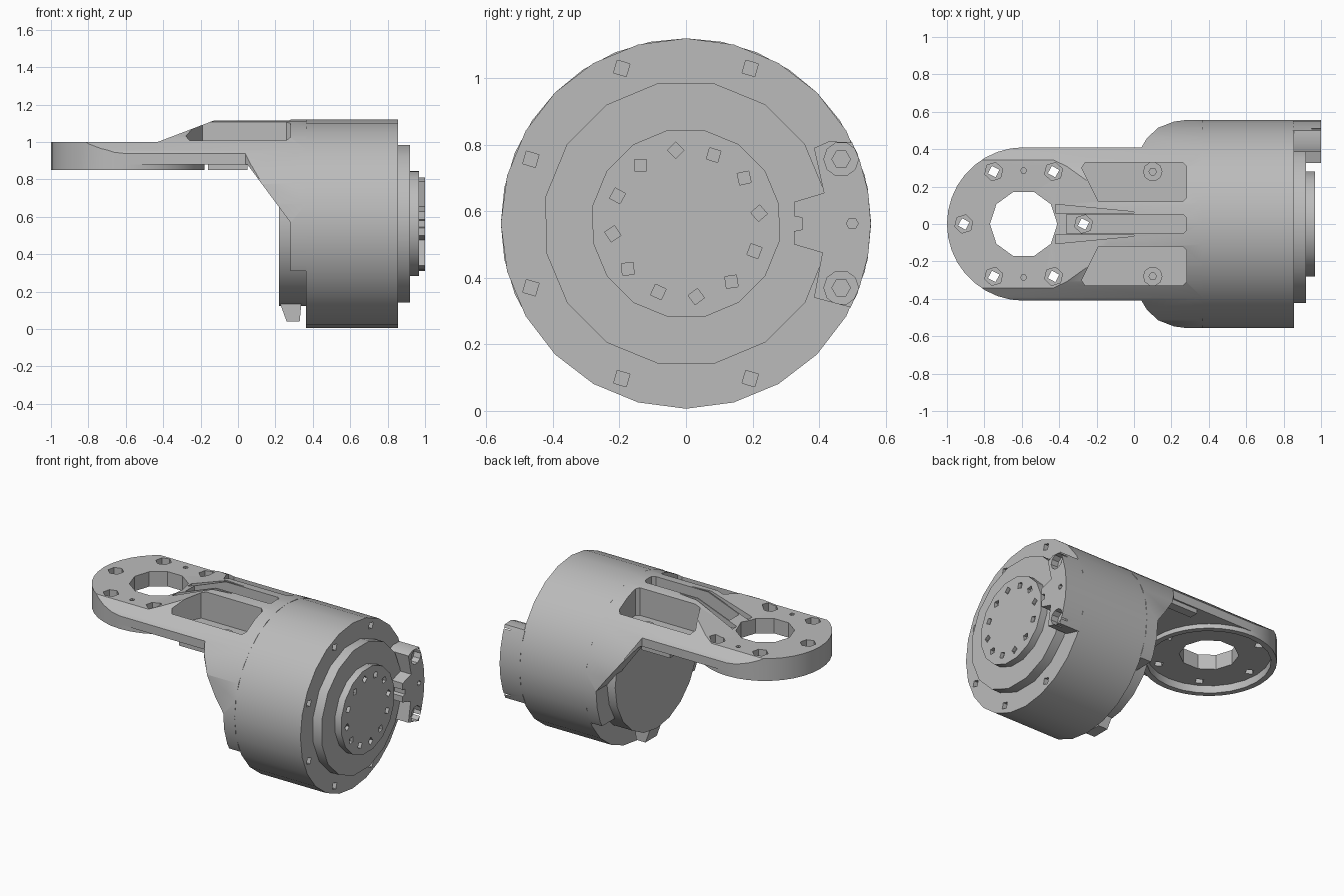
import bpy, bmesh, math
from mathutils import Matrix, Vector

if "Cube" in bpy.data.objects:
    bpy.data.objects.remove(bpy.data.objects["Cube"])

ZC, R = 0.563, 0.557          # axis height and radius of the motor housing
HX, HR = -0.59, 0.41          # centre and radius of the rounded arm end

gray = bpy.data.materials.new("light_gray")
gray.diffuse_color = (0.5, 0.5, 0.5, 1)
gray.use_nodes = True
gray.node_tree.nodes["Principled BSDF"].inputs["Base Color"].default_value = gray.diffuse_color


def finish(name, bm):
    bmesh.ops.recalc_face_normals(bm, faces=bm.faces)
    me = bpy.data.meshes.new(name)
    bm.to_mesh(me)
    bm.free()
    me.materials.append(gray)
    ob = bpy.data.objects.new(name, me)
    bpy.context.collection.objects.link(ob)
    return ob


def prism(name, pts, axis, a, b):
    """Extrude a 2D outline along an axis (x: yz, y: xz, z: xy)."""
    place = {'x': lambda p, t: (t, p[0], p[1]),
             'y': lambda p, t: (p[0], t, p[1]),
             'z': lambda p, t: (p[0], p[1], t)}[axis]
    bm = bmesh.new()
    lo = [bm.verts.new(place(p, a)) for p in pts]
    hi = [bm.verts.new(place(p, b)) for p in pts]
    bm.faces.new(lo)
    bm.faces.new(hi)
    for i in range(len(pts)):
        j = (i + 1) % len(pts)
        bm.faces.new((lo[i], lo[j], hi[j], hi[i]))
    return finish(name, bm)


def ring(cx, cy, r, n, start=0.0):
    return [(cx + r * math.cos(start + math.tau * i / n),
             cy + r * math.sin(start + math.tau * i / n)) for i in range(n)]


def disc(name, c, r, axis, a, b, n=24, start=0.0):
    return prism(name, ring(c[0], c[1], r, n, start), axis, a, b)


def box(name, x, y, z):
    return prism(name, [(x[0], y[0]), (x[1], y[0]), (x[1], y[1]), (x[0], y[1])], 'z', *z)


def boolean(ob, tool, op='DIFFERENCE'):
    m = ob.modifiers.new("cut", 'BOOLEAN')
    m.operation, m.object, m.solver = op, tool, 'EXACT'
    bpy.context.view_layer.objects.active = ob
    bpy.ops.object.modifier_apply(modifier=m.name)
    bpy.data.objects.remove(tool)


def polar(r, deg):
    return (r * math.cos(math.radians(deg)), ZC + r * math.sin(math.radians(deg)))


# arm and rear shell: top outline x side profile x housing cylinder
half = [(HX + HR * math.cos(math.radians(t)), HR * math.sin(math.radians(t)))
        for t in range(180, 89, -10)]
half += [(0.04, 0.41), (0.07, 0.46), (0.13, 0.515), (0.22, 0.55), (0.3, 0.575), (0.4, 0.575)]
outline = half + [(x, -y) for x, y in reversed(half[1:])]
arm = prism("arm_shell", outline, 'z', 0.0, 1.3)
side = [(-1.1, 0.88), (0.05, 0.88), (0.28, 0.57), (0.28, 0.31), (0.365, 0.31),
        (0.365, 1.2), (-0.12, 1.2), (-0.12, 1.118), (-0.43, 1.0), (-1.1, 1.0)]
boolean(arm, prism("t", side, 'y', -0.8, 0.8), 'INTERSECT')
boolean(arm, disc("t", (0, ZC), R, 'x', -1.2, 0.5, 32), 'INTERSECT')

# hollow below the arm and shallow recess below the rounded end
boolean(arm, box("t", (-0.1, 0.22), (-0.37, 0.37), (0.5, 0.875)))
boolean(arm, disc("t", (HX, 0), 0.375, 'z', 0.8, 0.9))

# pockets on top, leaving two long ribs
for s in (1, -1):
    pocket = [(-0.28, 0.3), (-0.19, 0.12), (0.26, 0.12), (0.28, 0.14),
              (0.28, 0.31), (0.26, 0.33), (-0.26, 0.33)]
    boolean(arm, prism("t", [(x, s * y) for x, y in pocket], 'z', 0.92, 1.3))
    groove = [(-0.42, 0.105), (0.0, 0.065), (0.0, 0.06), (-0.42, 0.06)]
    boolean(arm, prism("t", [(x, s * y) for x, y in groove], 'z', 0.985, 1.3))
boolean(arm, prism("t", [(-0.36, -0.052), (0.26, -0.052), (0.28, -0.035), (0.28, 0.035),
                         (0.26, 0.052), (-0.36, 0.052)], 'z', 0.96, 1.3))

# large bore and mounting holes
boolean(arm, disc("t", (HX, 0), 0.18, 'z', 0.8, 1.3, 10))
for c in [(-0.75, 0.28), (-0.75, -0.28), (-0.43, 0.28), (-0.43, -0.28), (-0.91, 0), (-0.27, 0)]:
    boolean(arm, disc("t", c, 0.05, 'z', 0.95, 1.3, 6, 0.3))
    boolean(arm, disc("t", c, 0.032, 'z', 0.8, 1.3, 4, 0.3))
for s in (1, -1):
    boolean(arm, disc("t", (HX, s * 0.285), 0.016, 'z', 0.95, 1.3, 6))

# flange ring under the arm end
flange = disc("arm_flange", (HX, 0), HR, 'z', 0.85, 0.88, 36)
boolean(flange, disc("t", (HX, 0), 0.375, 'z', 0.8, 0.95, 24))

# screw bosses in the pockets and pads under the arm
parts = [arm, flange]
for s, tag in ((1, "left"), (-1, "right")):
    boss = disc("pocket_boss_" + tag, (0.1, s * 0.28), 0.052, 'z', 0.91, 0.96, 10)
    boolean(boss, disc("t", (0.1, s * 0.28), 0.02, 'z', 0.93, 1.0, 6))
    pad = box("arm_pad_" + tag, (-0.16, 0.05), sorted((s * 0.34, s * 0.4)), (0.85, 0.885))
    parts += [boss, pad]

# rear cover and its bottom tab
cover = disc("rear_cover", (0, ZC), 0.44, 'x', 0.22, 0.37, 20)
boolean(cover, box("t", (0, 0.6), (-1, 1), (0.875, 1.5)))
tab = prism("cover_tab", [(0.22, 0.15), (0.26, 0.04), (0.33, 0.04), (0.34, 0.15)],
            'y', -0.06, 0.06)

# motor housing with stepped front discs
housing = disc("motor_housing", (0, ZC), R, 'x', 0.363, 0.855, 24)
for a in (67.5, 112.5, 157.5, 202.5, 247.5, 292.5):
    boolean(housing, disc("t", polar(0.505, a), 0.028, 'x', 0.82, 0.9, 4, 0.5))
step = disc("front_step", (0, ZC), 0.43, 'x', 0.85, 0.92, 16, 0.2)
hub = disc("output_hub", (0, ZC), 0.286, 'x', 0.91, 0.967, 16, 0.2)
for i in range(12):
    boolean(hub, disc("t", polar(0.222, 98 - 30 * i), 0.025, 'x', 0.945, 1.0, 4, i * 0.5))

# side connector block on the housing front
edge = [polar(R - 0.001, a) for a in (-27, -20, -10, 0, 10, 20, 26)]
inner = [(0.43, 0.81), (0.385, 0.79), (0.415, 0.655), (0.325, 0.628), (0.325, 0.585),
         (0.35, 0.58), (0.35, 0.545), (0.325, 0.54), (0.325, 0.5), (0.41, 0.475), (0.385, 0.34)]
block = prism("connector_block", edge + inner, 'x', 0.85, 1.0)
for a in (22.5, -22.5):
    boolean(block, disc("t", polar(0.505, a), 0.052, 'x', 0.95, 1.1, 10))
    boolean(block, disc("t", polar(0.505, a), 0.028, 'x', 0.9, 1.1, 6))
boolean(block, disc("t", polar(0.5, 0), 0.018, 'x', 0.96, 1.1, 6))

parts += [cover, tab, housing, step, hub, block]

# smooth shading with sharp edges kept
bpy.ops.object.select_all(action='DESELECT')
for ob in parts:
    ob.select_set(True)
bpy.context.view_layer.objects.active = arm
bpy.ops.object.shade_smooth_by_angle(angle=math.radians(30))
